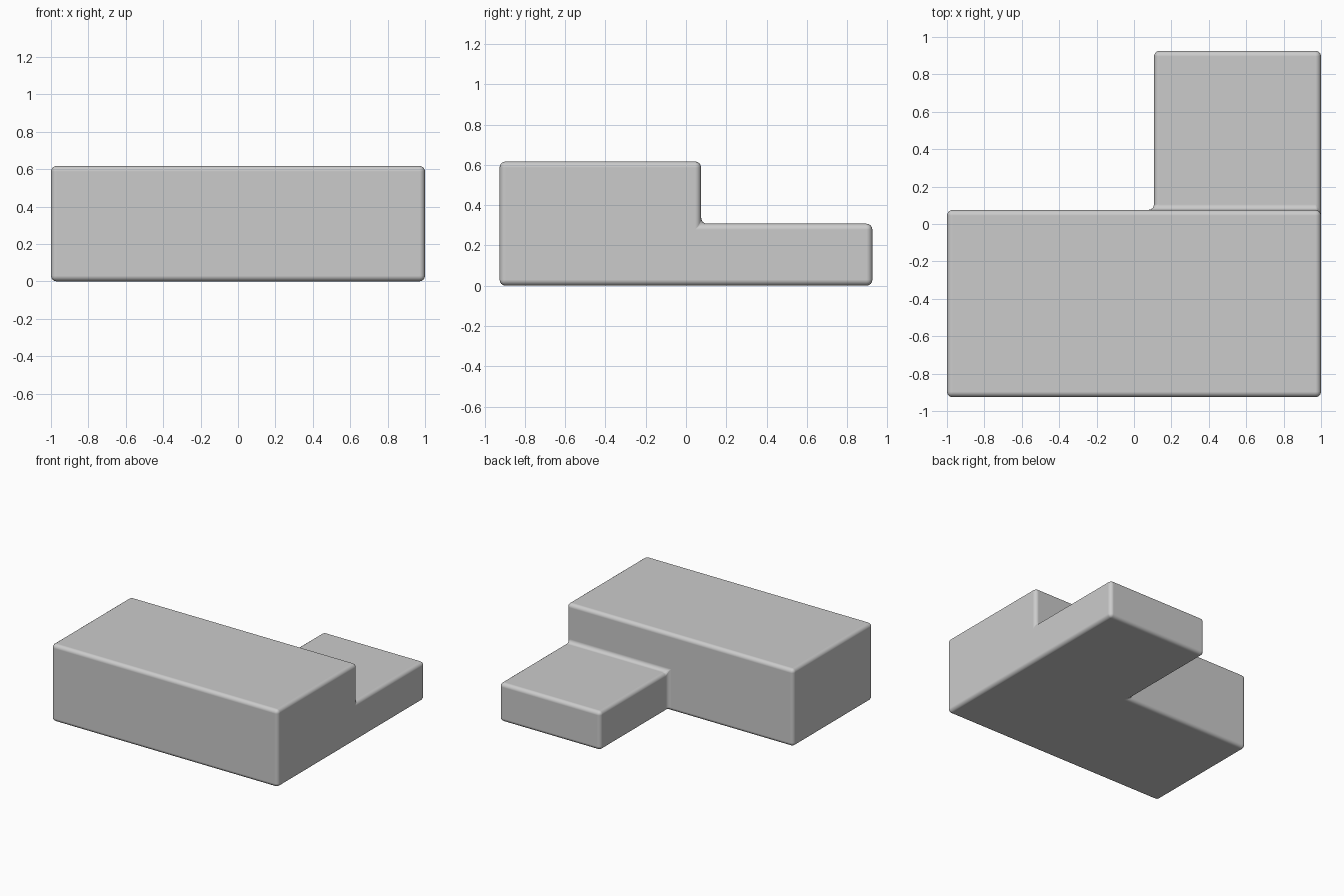
import bpy, bmesh, math

if "Cube" in bpy.data.objects:
    bpy.data.objects.remove(bpy.data.objects["Cube"])

LOW, HIGH = 0.308, 0.617        # step height and full height
STEP_Y, STEP_X = 0.075, 0.107   # inner corner of the L footprint
END_Y = 0.926
ROUND = 0.03

bm = bmesh.new()

# L-shaped footprint (the point at x=1, y=STEP_Y marks the step line)
outline = [(-1, -END_Y), (1, -END_Y), (1, STEP_Y), (1, END_Y),
           (STEP_X, END_Y), (STEP_X, STEP_Y), (-1, STEP_Y)]
base = bm.faces.new([bm.verts.new((x, y, 0)) for x, y in outline])


def raise_face(face, height):
    """Extrude a face up and return the new top vertices."""
    ext = bmesh.ops.extrude_face_region(bm, geom=[face])["geom"]
    verts = [e for e in ext if isinstance(e, bmesh.types.BMVert)]
    bmesh.ops.translate(bm, verts=verts, vec=(0, 0, height))
    return verts


# Lower slab: keep the bottom face closed by copying the footprint
bottom = [v.co.copy() for v in base.verts]
top = raise_face(base, LOW)
if not any(f.calc_center_median().z < 1e-5 for f in bm.faces):
    bm.faces.new([min(bm.verts, key=lambda v: (v.co - c).length) for c in bottom])

# Split the top along the step line and raise the front half
pair = [v for v in top if abs(v.co.y - STEP_Y) < 1e-5 and v.co.x > 0]
bmesh.ops.connect_verts(bm, verts=pair)
front = next(f for f in bm.faces
             if all(abs(v.co.z - LOW) < 1e-5 for v in f.verts)
             and f.calc_center_median().y < 0)
raise_face(front, HIGH - LOW)
inner = [f for f in bm.faces
         if all(abs(v.co.z - LOW) < 1e-5 for v in f.verts)
         and f.calc_center_median().y < 0]
bmesh.ops.delete(bm, geom=inner, context='FACES_ONLY')

# Merge coplanar faces so only the real edges remain
bmesh.ops.dissolve_limit(bm, angle_limit=math.radians(1),
                         verts=bm.verts[:], edges=bm.edges[:])
bmesh.ops.recalc_face_normals(bm, faces=bm.faces[:])

mesh = bpy.data.meshes.new("stepped_block")
bm.to_mesh(mesh)
bm.free()
block = bpy.data.objects.new("stepped_block", mesh)
bpy.context.collection.objects.link(block)
mesh.shade_smooth()

# Rounded outer edges and filleted inner corners
bevel = block.modifiers.new("rounding", 'BEVEL')
bevel.width = ROUND
bevel.segments = 4
bevel.limit_method = 'ANGLE'
bevel.angle_limit = math.radians(40)
bevel.harden_normals = True
